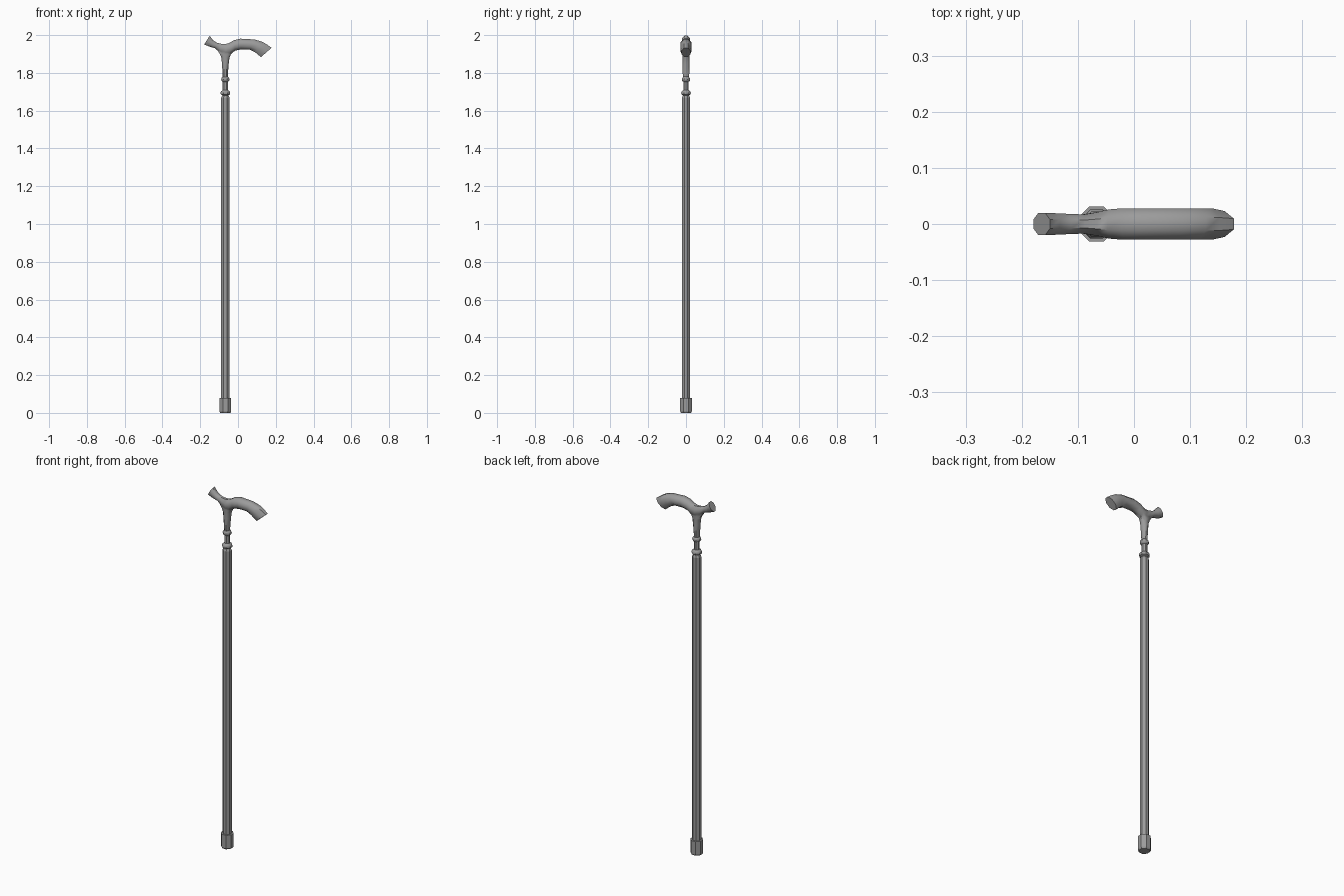
import bpy, bmesh, math
from mathutils import Vector

if "Cube" in bpy.data.objects:
    bpy.data.objects.remove(bpy.data.objects["Cube"])

SIDES = 8
AXIS_X = -0.067
FLAT = 1 / math.cos(math.pi / SIDES)   # apothem -> corner radius

# Dark grey finish shared by all parts
dark_grey = bpy.data.materials.new("dark_grey")
dark_grey.diffuse_color = (0.33, 0.33, 0.33, 1)
dark_grey.use_nodes = True
dark_grey.node_tree.nodes["Principled BSDF"].inputs["Base Color"].default_value = dark_grey.diffuse_color


def loft(name, sections):
    """Skin octagonal sections given as (centre, half-axis u, half-axis v), capped."""
    bm = bmesh.new()
    rings = []
    for c, u, v in sections:
        ring = []
        for k in range(SIDES):
            a = (k + 0.5) * 2 * math.pi / SIDES
            ring.append(bm.verts.new(Vector(c) + (Vector(u) * math.cos(a) + Vector(v) * math.sin(a)) * FLAT))
        rings.append(ring)
    for lo, hi in zip(rings, rings[1:]):
        for k in range(SIDES):
            n = (k + 1) % SIDES
            bm.faces.new((lo[k], lo[n], hi[n], hi[k]))
    bm.faces.new(rings[0][::-1])
    bm.faces.new(rings[-1])
    bmesh.ops.recalc_face_normals(bm, faces=bm.faces)
    mesh = bpy.data.meshes.new(name)
    bm.to_mesh(mesh)
    bm.free()
    mesh.materials.append(dark_grey)
    ob = bpy.data.objects.new(name, mesh)
    bpy.context.collection.objects.link(ob)
    return ob


def shade(ob, degrees):
    bpy.ops.object.select_all(action='DESELECT')
    ob.select_set(True)
    bpy.context.view_layer.objects.active = ob
    bpy.ops.object.shade_smooth_by_angle(angle=math.radians(degrees))


def turned(name, profile):
    """Eight-sided turned part on the cane axis from (apothem, z) pairs."""
    return loft(name, [((AXIS_X, 0, z), (r, 0, 0), (0, r, 0)) for r, z in profile])


# Rubber foot and long shaft
turned("rubber_foot", [(0.027, 0), (0.031, 0.008), (0.031, 0.08)])
turned("shaft", [(0.022, 0.07), (0.022, 1.668), (0.017, 1.68)])

# Turned collar with two beads
collar = turned("collar", [
    (0.014, 1.675), (0.015, 1.681), (0.024, 1.686), (0.026, 1.693), (0.023, 1.702),
    (0.014, 1.709), (0.014, 1.753), (0.020, 1.758), (0.022, 1.766), (0.019, 1.775),
    (0.013, 1.781)])
shade(collar, 40)

# Handle grip: (top x, top z, bottom x, bottom z, half width)
grip_cuts = [
    (-0.150, 1.997, -0.179, 1.950, 0.020),
    (-0.132, 1.973, -0.148, 1.938, 0.019),
    (-0.112, 1.960, -0.122, 1.931, 0.018),
    (-0.088, 1.954, -0.094, 1.905, 0.017),
    (-0.066, 1.953, -0.066, 1.890, 0.021),
    (-0.047, 1.958, -0.040, 1.900, 0.026),
    (-0.022, 1.973, -0.015, 1.918, 0.028),
    (0.013, 1.981, 0.015, 1.924, 0.028),
    (0.087, 1.977, 0.062, 1.923, 0.028),
    (0.128, 1.965, 0.091, 1.909, 0.028),
    (0.152, 1.951, 0.106, 1.896, 0.028),
    (0.178, 1.933, 0.122, 1.884, 0.023),
]
grip = loft("handle", [
    (((tx + bx) / 2, 0, (tz + bz) / 2), ((tx - bx) / 2, 0, (tz - bz) / 2), (0, w, 0))
    for tx, tz, bx, bz, w in grip_cuts])

# Handle stem flaring into the grip: (z, left x, right x, half depth)
stem_cuts = [
    (1.778, -0.081, -0.054, 0.015),
    (1.800, -0.082, -0.053, 0.018),
    (1.850, -0.085, -0.049, 0.019),
    (1.880, -0.088, -0.045, 0.0195),
    (1.900, -0.096, -0.037, 0.0195),
    (1.915, -0.106, -0.022, 0.0185),
    (1.932, -0.112, -0.012, 0.015),
]
stem = loft("handle_stem", [
    (((l + r) / 2, 0, z), ((r - l) / 2, 0, 0), (0, d, 0)) for z, l, r, d in stem_cuts])

# Fuse stem and grip into one carved handle
mod = grip.modifiers.new("fuse", 'BOOLEAN')
mod.operation = 'UNION'
mod.solver = 'EXACT'
mod.object = stem
bpy.context.view_layer.objects.active = grip
bpy.ops.object.modifier_apply(modifier=mod.name)
bpy.data.objects.remove(stem, do_unlink=True)
shade(grip, 48)
